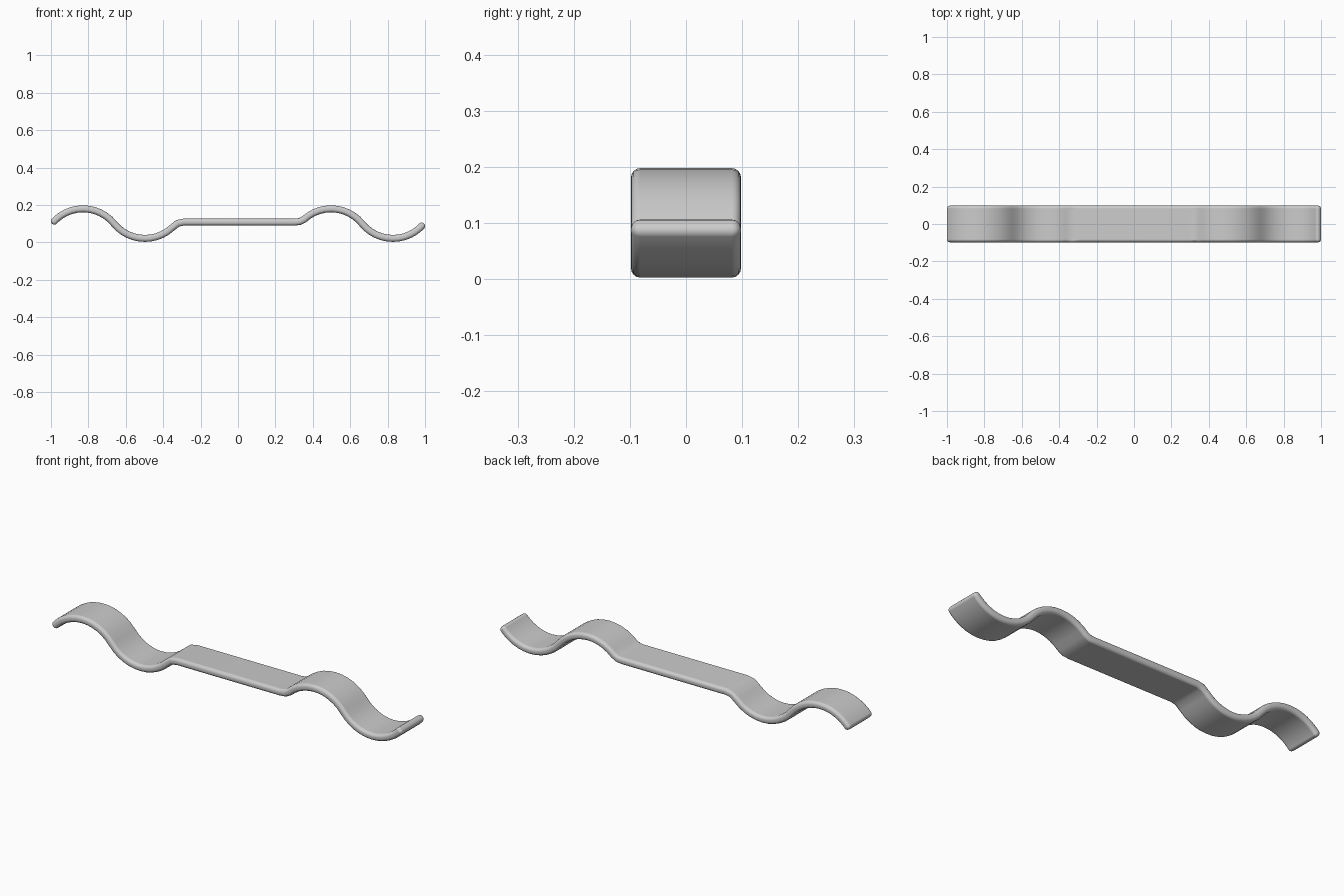
import bpy, bmesh, math
from mathutils import Vector

cube = bpy.data.objects.get("Cube")
if cube:
    bpy.data.objects.remove(cube, do_unlink=True)

WIDTH, THICK = 0.196, 0.037
FLAT_Z, MID_Z = 0.108, 0.1
HALF, RISE = 0.1655, 0.079     # half chord and height of each arc
STEPS = 12

metal = bpy.data.materials.new("light grey metal")
metal.use_nodes = True
grey = (0.6, 0.6, 0.6, 1)
metal.diffuse_color = grey
metal.node_tree.nodes["Principled BSDF"].inputs["Base Color"].default_value = grey


def arc(cx, sign):
    """Points of a shallow circular arc, bulging up or down."""
    radius = (HALF ** 2 + RISE ** 2) / (2 * RISE)
    half_angle = math.asin(HALF / radius)
    pts = []
    for i in range(STEPS + 1):
        a = half_angle * (2 * i / STEPS - 1)
        z = RISE - radius * (1 - math.cos(a))
        pts.append(Vector((cx + radius * math.sin(a), 0, MID_Z + sign * z)))
    return pts


# Centre line: crest, trough, flat middle, crest, trough
inner, outer = 0.994 - 3 * HALF, 0.994 - HALF
left = arc(-outer, 1)[:-1] + arc(-inner, -1)[:-1]
right = arc(inner, 1)[1:] + arc(outer, -1)[1:]
flat = [Vector((x, 0, FLAT_Z)) for x in (-0.323, -0.29, 0.3, 0.333)]
path = left + flat + right

# Soften the two bends beside the flat middle
for k in (len(left), len(left) + 3):
    path[k] = path[k] * 0.6 + (path[k - 1] + path[k + 1]) * 0.2

# Sweep the centre line across the width
bm = bmesh.new()
rows = [[bm.verts.new(p + Vector((0, y, 0))) for y in (-WIDTH / 2, WIDTH / 2)]
        for p in path]
for a, b in zip(rows, rows[1:]):
    bm.faces.new((a[0], b[0], b[1], a[1]))
mesh = bpy.data.meshes.new("wavy_strip")
bm.to_mesh(mesh)
bm.free()
mesh.materials.append(metal)
mesh.shade_smooth()
strip = bpy.data.objects.new("wavy_strip", mesh)
bpy.context.collection.objects.link(strip)

# Thickness and rounded rim
solid = strip.modifiers.new("thickness", 'SOLIDIFY')
solid.thickness = THICK
solid.offset = 0
solid.use_even_offset = True
bevel = strip.modifiers.new("rounded_rim", 'BEVEL')
bevel.width = 0.0165
bevel.segments = 4
bevel.limit_method = 'ANGLE'
bevel.angle_limit = math.radians(60)
bevel.harden_normals = True
